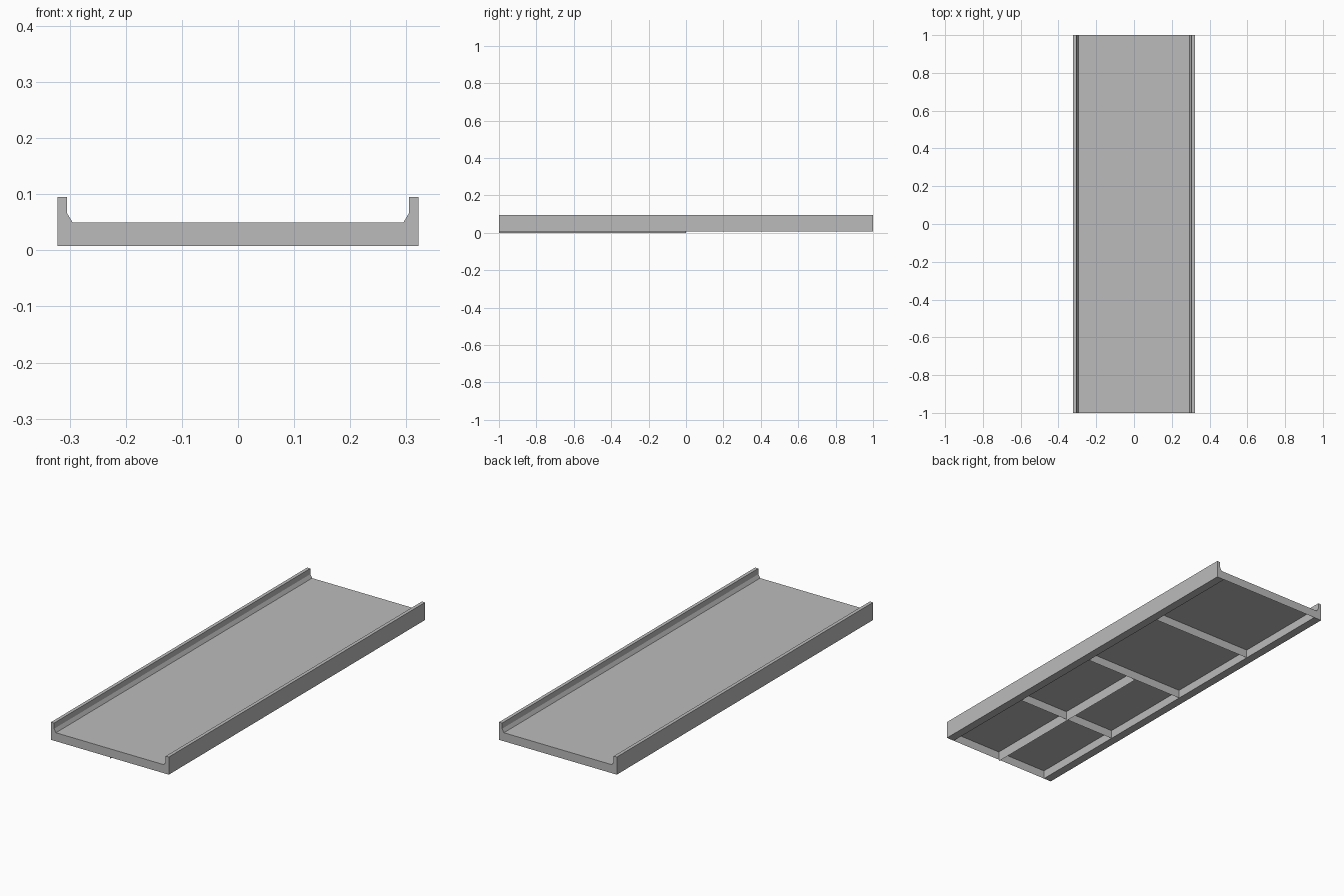
import bpy

if "Cube" in bpy.data.objects:
    bpy.data.objects.remove(bpy.data.objects["Cube"])

grey = bpy.data.materials.new("concrete grey")
grey.diffuse_color = (0.5, 0.5, 0.5, 1)
grey.use_nodes = True
grey.node_tree.nodes["Principled BSDF"].inputs["Base Color"].default_value = grey.diffuse_color

HALF = 0.322      # half width
INNER = 0.28      # inner face of the edge beams
BOTTOM, DECK, TOP = 0.008, 0.05, 0.095


def add_mesh(name, verts, faces):
    mesh = bpy.data.meshes.new(name)
    mesh.from_pydata(verts, [], faces)
    mesh.materials.append(grey)
    obj = bpy.data.objects.new(name, mesh)
    bpy.context.collection.objects.link(obj)
    return obj


def edge_beam(name, side):
    """Side beam with raised curb, extruded along the whole length."""
    profile = [(HALF, BOTTOM), (HALF, TOP), (0.305, TOP), (0.305, 0.067),
               (0.295, DECK), (INNER, DECK), (INNER, BOTTOM)]
    n = len(profile)
    verts = [(side * x, y, z) for y in (-1, 1) for x, z in profile]
    faces = [list(range(n)), list(range(2 * n - 1, n - 1, -1))]
    faces += [[i, i + n, (i + 1) % n + n, (i + 1) % n] for i in range(n)]
    if side > 0:
        faces = [f[::-1] for f in faces]
    add_mesh(name, verts, faces)


def cross_sheet(name, y, facing):
    """Thin upright web spanning between the edge beams."""
    verts = [(-INNER, y, BOTTOM), (INNER, y, BOTTOM), (INNER, y, DECK), (-INNER, y, DECK)]
    add_mesh(name, verts, [(0, 1, 2, 3) if facing < 0 else (3, 2, 1, 0)])


# Curbed edge beams
edge_beam("right_edge_beam", 1)
edge_beam("left_edge_beam", -1)

# Thin deck surface
add_mesh("deck", [(-INNER, -1, DECK), (INNER, -1, DECK), (INNER, 1, DECK), (-INNER, 1, DECK)],
         [(0, 1, 2, 3)])

# End plates and cross ribs under the deck
cross_sheet("front_end_plate", -1, -1)
cross_sheet("back_end_plate", 1, 1)
for i, y in enumerate((-0.5, 0, 0.5)):
    cross_sheet(f"cross_rib_{i + 1}", y, 1)

# Centre rib under the front half, slightly deeper than the rest
add_mesh("centre_rib", [(0, -1, 0), (0, 0, 0), (0, 0, DECK), (0, -1, DECK)], [(0, 1, 2, 3)])
